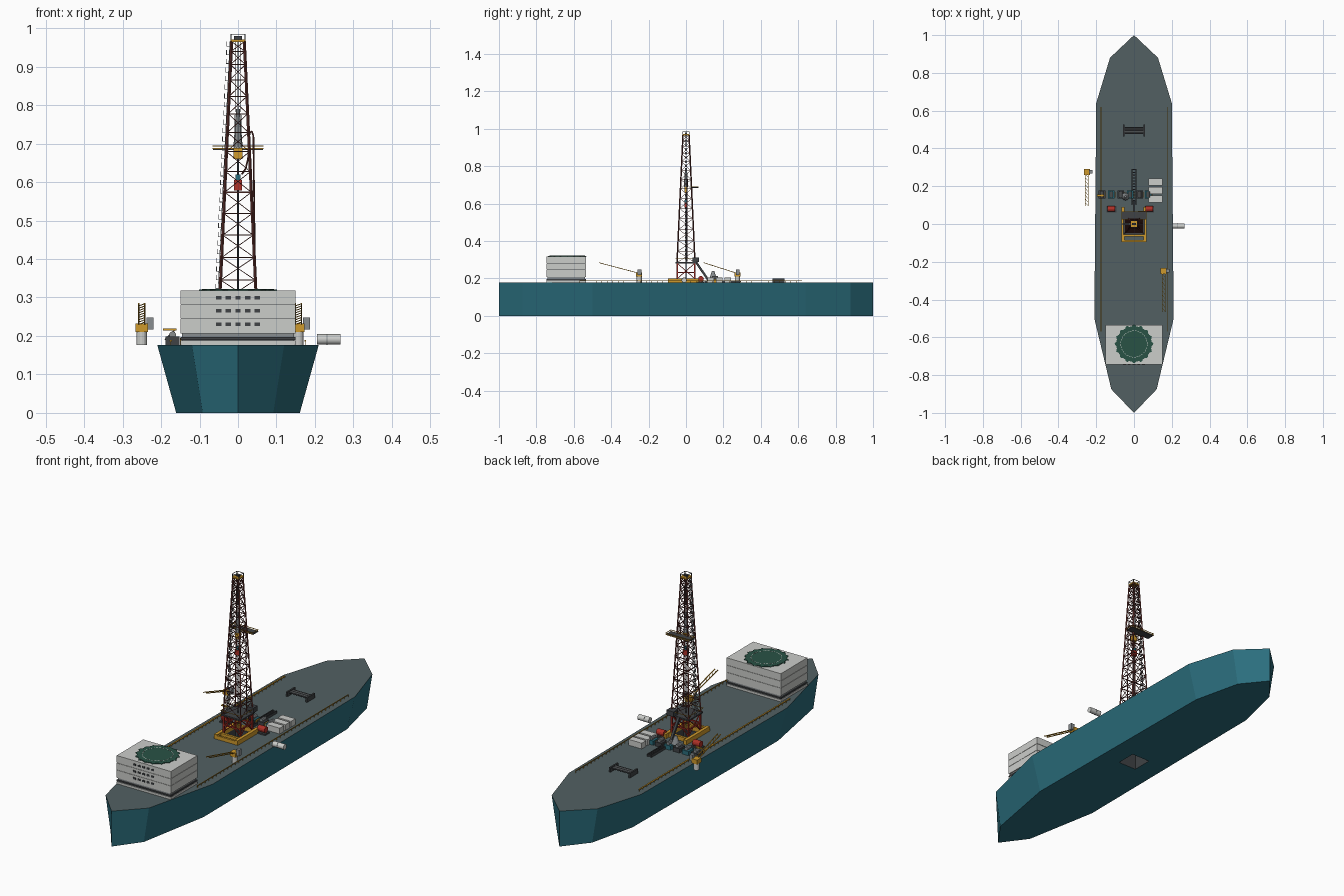
import bpy, bmesh, math
from mathutils import Vector, Matrix

if "Cube" in bpy.data.objects:
    bpy.data.objects.remove(bpy.data.objects["Cube"])

def mat(name, r, g, b):
    m = bpy.data.materials.new(name)
    m.diffuse_color = (r, g, b, 1)
    m.use_nodes = True
    m.node_tree.nodes["Principled BSDF"].inputs["Base Color"].default_value = m.diffuse_color
    return m

TEAL = mat("hull teal", 0.024, 0.155, 0.205)
DECK = mat("deck grey", 0.085, 0.118, 0.124)
PALE = mat("pale grey", 0.60, 0.61, 0.59)
STEEL = mat("dark steel", 0.05, 0.055, 0.06)
GREY = mat("mid grey", 0.25, 0.27, 0.28)
YELLOW = mat("safety yellow", 0.62, 0.32, 0.025)
MAROON = mat("maroon steel", 0.13, 0.035, 0.03)
RED = mat("red", 0.42, 0.03, 0.02)
GREEN = mat("helideck green", 0.022, 0.085, 0.06)

class Part:
    """Collects solids into one named mesh object."""
    def __init__(self, name, *mats):
        self.name, self.mats, self.bm = name, mats, bmesh.new()

    def paint(self, verts, mi):
        for f in {f for v in verts for f in v.link_faces}:
            f.material_index = mi

    def box(self, x0, x1, y0, y1, z0, z1, mi=0):
        m = Matrix.Translation(((x0+x1)/2, (y0+y1)/2, (z0+z1)/2)) @ Matrix.Diagonal((x1-x0, y1-y0, z1-z0, 1))
        self.paint(bmesh.ops.create_cube(self.bm, size=1, matrix=m)['verts'], mi)

    def beam(self, a, b, w, mi=0):
        a, b = Vector(a), Vector(b)
        d = b - a
        m = Matrix.Translation((a+b)/2) @ d.to_track_quat('Z', 'Y').to_matrix().to_4x4() @ Matrix.Diagonal((w, w, d.length, 1))
        self.paint(bmesh.ops.create_cube(self.bm, size=1, matrix=m)['verts'], mi)

    def rod(self, a, b, r, mi=0, r2=None, n=16):
        a, b = Vector(a), Vector(b)
        d = b - a
        m = Matrix.Translation((a+b)/2) @ d.to_track_quat('Z', 'Y').to_matrix().to_4x4()
        self.paint(bmesh.ops.create_cone(self.bm, cap_ends=True, segments=n, radius1=r,
                   radius2=r if r2 is None else r2, depth=d.length, matrix=m)['verts'], mi)

    def done(self, smooth=False):
        me = bpy.data.meshes.new(self.name)
        self.bm.to_mesh(me)
        self.bm.free()
        ob = bpy.data.objects.new(self.name, me)
        bpy.context.collection.objects.link(ob)
        for m in self.mats:
            me.materials.append(m)
        if smooth:
            bpy.ops.object.select_all(action='DESELECT')
            ob.select_set(True)
            bpy.context.view_layer.objects.active = ob
            bpy.ops.object.shade_smooth_by_angle(angle=math.radians(40))
        return ob

# Hull: pointed outline, sides sloping inward to the keel, square moonpool
D = 0.177
half = [(0, -1), (0.12, -0.875), (0.21, -0.5), (0.2, 0.64), (0.127, 0.88), (0, 1)]
outline = half + [(-x, y) for x, y in half[-2:0:-1]]
p = Part("hull", TEAL, DECK, STEEL)
low = [p.bm.verts.new((x*0.765, y, 0)) for x, y in outline]
top = [p.bm.verts.new((x, y, D)) for x, y in outline]
p.bm.faces.new(low[::-1])
p.bm.faces.new(top)
for i in range(len(outline)):
    j = (i+1) % len(outline)
    p.bm.faces.new((low[i], low[j], top[j], top[i]))
hull = p.done()
c = Part("moonpool_cutter", STEEL)
c.box(-0.05, 0.05, -0.05, 0.05, -0.1, 0.3)
cutter = c.done()
cutter.hide_render = True
mod = hull.modifiers.new("moonpool", 'BOOLEAN')
mod.object, mod.operation, mod.solver = cutter, 'DIFFERENCE', 'EXACT'
bpy.context.view_layer.objects.active = hull
bpy.ops.object.modifier_apply(modifier=mod.name)
bpy.data.objects.remove(cutter)
for f in hull.data.polygons:
    inner = abs(f.normal.z) < 0.1 and abs(f.center.x) < 0.055 and abs(f.center.y) < 0.055
    f.material_index = 1 if f.normal.z > 0.9 else 2 if inner else 0

# Deck rails along both sides
for side, w in ((-1, 0.007), (1, 0.003)):
    p = Part("deck_rail_" + ("left" if side < 0 else "right"), YELLOW)
    x = side*0.175
    p.box(x-w/2, x+w/2, -0.57, 0.62, D+0.009, D+0.012)
    for i in range(41):
        y = -0.57 + i*1.19/40
        p.box(x-0.001, x+0.001, y-0.001, y+0.001, D, D+0.01)
    p.done()

# Accommodation block: plinth, dark recess, three storeys with grooves
p = Part("accommodation", PALE, STEEL, GREY)
p.box(-0.15, 0.15, -0.745, -0.535, D, 0.188)
p.box(-0.145, 0.145, -0.74, -0.54, 0.188, 0.207, 2)
p.box(-0.15, 0.15, -0.745, -0.535, 0.190, 0.197, 1)
for z0, z1 in ((0.207, 0.245), (0.2465, 0.2805), (0.282, 0.318)):
    p.box(-0.15, 0.15, -0.745, -0.535, z0, z1)
p.box(-0.148, 0.148, -0.743, -0.537, 0.21, 0.315, 1)
for z in (0.23, 0.265, 0.299):      # front windows
    for i in range(5):
        x = -0.05 + 0.025*i
        p.box(x-0.007, x+0.007, -0.747, -0.744, z-0.0045, z+0.0045, 1)
p.done()

# Helideck: green disc, safety net teeth, painted ring
HY = -0.635
p = Part("helideck", GREEN, PALE)
p.rod((0, HY, 0.318), (0, HY, 0.3215), 0.094, n=32)
for i in range(16):
    a = math.tau*i/16
    r = Vector((math.cos(a), math.sin(a), 0))
    p.beam(Vector((0, HY, 0.3195)) + r*0.085, Vector((0, HY, 0.3195)) + r*0.102, 0.003)
    p.rod(Vector((0, HY, 0.319)) + r*0.09, Vector((0, HY, 0.321)) + r*0.09, 0.012, n=6)
for i in range(32):                 # dashed ring
    a, b = math.tau*i/32, math.tau*(i+0.7)/32
    p.beam((0.07*math.cos(a), HY+0.07*math.sin(a), 0.321), (0.07*math.cos(b), HY+0.07*math.sin(b), 0.321), 0.0025, 1)
p.done()

# Substructure under the drill floor
CORN = [(-1, -1), (1, -1), (1, 1), (-1, 1)]
p = Part("substructure", RED, YELLOW, STEEL)
for s in (-1, 1):
    p.box(s*0.057-0.008, s*0.057+0.008, -0.095, 0.09, D, 0.2, 1)
    p.box(-0.06, 0.06, s*0.06-0.006, s*0.06+0.006, D, 0.197, 1)
p.box(-0.06, 0.06, -0.095, -0.085, D, 0.195, 1)
for i in range(4):
    (ax, ay), (bx, by) = CORN[i], CORN[(i+1) % 4]
    p.beam((ax*0.046, ay*0.046, D), (ax*0.046, ay*0.046, 0.285), 0.008)
    p.beam((ax*0.046, ay*0.046, 0.232), (bx*0.046, by*0.046, 0.232), 0.006)
    p.beam((ax*0.046, ay*0.046, 0.2), (bx*0.046, by*0.046, 0.28), 0.004)
    p.beam((bx*0.046, by*0.046, 0.2), (ax*0.046, ay*0.046, 0.28), 0.004)
    p.beam((ax*0.056, ay*0.056, 0.305), (bx*0.056, by*0.056, 0.305), 0.002, 1)
p.box(-0.056, 0.056, -0.056, 0.056, 0.28, 0.287, 2)
p.box(0.02, 0.06, 0.035, 0.07, 0.287, 0.312, 2)          # control cabin
p.beam((0, 0.055, 0.285), (0, 0.12, 0.19), 0.012, 2)     # slide
p.done()

# Derrick: tapered lattice tower
def half_w(z):
    return 0.048 + (0.0165-0.048)*(z-0.285)/(0.965-0.285)

p = Part("derrick", MAROON)
levels = [0.285 + 0.68*(1-(1-i/14)**1.25) for i in range(15)]
for i in range(4):
    (ax, ay), (bx, by) = CORN[i], CORN[(i+1) % 4]
    def pt(cx, cy, z):
        return (cx*half_w(z), cy*half_w(z), z)
    p.beam(pt(ax, ay, 0.285), pt(ax, ay, 0.967), 0.0055)
    for k, z in enumerate(levels):
        p.beam(pt(ax, ay, z), pt(bx, by, z), 0.0028)
        if k < 14:
            n = levels[k+1]
            p.beam(pt(ax, ay, z), pt(bx, by, n), 0.002)
            p.beam(pt(bx, by, z), pt(ax, ay, n), 0.002)
p.done()

# Caged ladder up the left side
p = Part("derrick_ladder", GREY)
for y in (-0.005, 0.005):
    p.beam((-0.053, y, 0.29), (-0.021, y, 0.965), 0.0015)
for i in range(30):
    z = 0.3 + i*0.0225
    x = -half_w(z) - 0.004
    p.box(x-0.008, x, -0.006, 0.006, z, z+0.0015)
    p.box(x-0.0085, x-0.007, -0.006, 0.006, z, z+0.013)
p.done()

# Crown on top of the derrick
p = Part("crown", YELLOW, STEEL)
p.box(-0.019, 0.019, -0.019, 0.019, 0.964, 0.971)
p.box(-0.01, 0.01, -0.006, 0.006, 0.971, 0.98, 1)
for i in range(4):
    (ax, ay), (bx, by) = CORN[i], CORN[(i+1) % 4]
    p.beam((ax*0.018, ay*0.018, 0.97), (ax*0.018, ay*0.018, 0.985), 0.002, 1)
    p.beam((ax*0.018, ay*0.018, 0.984), (bx*0.018, by*0.018, 0.984), 0.002, 1)
p.done()

# Racking platform
p = Part("racking_platform", STEEL, YELLOW)
p.box(-0.065, 0.065, 0.026, 0.066, 0.684, 0.688)
for y in (0.026, 0.066):
    for z in (0.687, 0.694):
        p.beam((-0.066, y, z), (0.066, y, z), 0.0025, 1)
for x in (-0.065, 0.065):
    p.beam((x, 0.026, 0.694), (x, 0.066, 0.694), 0.0025, 1)
p.done()

# Travelling block, cables, top drive and drill string
p = Part("hoisting_gear", YELLOW, GREY, RED, TEAL, STEEL)
p.box(-0.012, 0.012, -0.008, 0.008, 0.66, 0.688)
for x in (-0.009, -0.003, 0.003, 0.009):
    p.beam((x, 0, 0.685), (x*0.6, 0, 0.966), 0.0012, 4)
p.rod((0, 0, 0.69), (0, 0, 0.79), 0.012, 1, 0.005, 8)
p.rod((0, 0, 0.62), (0, 0, 0.66), 0.003, 4, n=8)
p.box(-0.011, 0.011, -0.009, 0.009, 0.578, 0.605, 2)
p.box(-0.007, 0.007, -0.007, 0.007, 0.605, 0.62, 3)
p.rod((0, 0, 0.1), (0, 0, 0.58), 0.0025, 4, n=8)
p.done()

# Standpipe and hose
p = Part("standpipe", MAROON)
path = [(0.045, 0.29), (0.04, 0.72), (0.036, 0.732), (0.03, 0.728), (0.026, 0.66), (0.02, 0.635), (0.01, 0.62)]
for (x0, z0), (x1, z1) in zip(path, path[1:]):
    p.rod((x0, 0.005, z0), (x1, 0.005, z1), 0.0022, n=8)
p.done()

# Two deck cranes with lattice booms
for name, cx, cy, length in (("left_crane", -0.25, 0.275, 0.18), ("right_crane", 0.157, -0.25, 0.215)):
    p = Part(name, YELLOW, PALE, GREY)
    p.rod((cx, cy, D), (cx, cy, 0.212), 0.0135, 1)
    p.box(cx-0.016, cx+0.016, cy-0.016, cy+0.016, 0.21, 0.232)
    p.box(cx+0.012, cx+0.03, cy-0.008, cy+0.012, 0.217, 0.248, 2)
    for x in (cx-0.008, cx+0.008):
        p.beam((x, cy-0.01, 0.23), (x, cy-length, 0.284), 0.0035)
    for i in range(9):
        t0, t1 = i/9, (i+1)/9
        p.beam((cx-0.008, cy-0.01-(length-0.01)*t0, 0.23+0.054*t0), (cx+0.008, cy-0.01-(length-0.01)*t1, 0.23+0.054*t1), 0.002)
    p.done()

# Lifeboat capsule overhanging the right side
p = Part("lifeboat", PALE, GREY)
p.rod((0.205, -0.01, 0.191), (0.267, -0.01, 0.191), 0.0135)
p.rod((0.23, -0.01, 0.191), (0.233, -0.01, 0.191), 0.0142, 1)
p.done(True)

# Small davit on the left
p = Part("davit", YELLOW, STEEL)
p.beam((-0.19, 0.15, 0.19), (-0.165, 0.15, 0.215), 0.003, 1)
p.box(-0.195, -0.16, 0.145, 0.155, 0.214, 0.219)
p.done()

# Pipe rack on the aft deck
p = Part("pipe_rack", STEEL, GREY)
for s in (-1, 1):
    p.box(s*0.054-0.004, s*0.054+0.004, 0.463, 0.527, D, 0.2)
for i in range(5):
    p.rod((-0.05, 0.48+i*0.0075, 0.192), (0.05, 0.48+i*0.0075, 0.192), 0.004, i % 2, n=8)
p.done()

# Catwalk leading to the drill floor
p = Part("catwalk", STEEL)
for x in (-0.01, 0.01):
    p.box(x-0.002, x+0.002, 0.1, 0.29, D, 0.19)
for i in range(13):
    p.box(-0.01, 0.01, 0.105+i*0.015, 0.111+i*0.015, 0.18, 0.186)
p.done()

# Pump row, winches and storage tanks
p = Part("pump_row", STEEL, TEAL, YELLOW, GREY)
for i, x in enumerate((-0.17, -0.12, -0.07, -0.02, 0.03, 0.075)):
    p.box(x-0.018, x+0.018, 0.135, 0.178, D, 0.198, i % 2)
    p.rod((x, 0.14, 0.203), (x, 0.172, 0.203), 0.009, 3, n=10)
    p.box(x+0.019, x+0.023, 0.14, 0.17, D, 0.195, 2)
p.rod((-0.045, 0.145, 0.2), (-0.045, 0.145, 0.24), 0.02, 3, 0.006, 12)
p.done()
p = Part("winches", RED, STEEL)
for x in (-0.115, 0.085):
    p.box(x-0.03, x+0.022, 0.062, 0.095, D, 0.184, 1)
    p.rod((x-0.025, 0.08, 0.198), (x+0.015, 0.08, 0.198), 0.015, n=12)
p.done()
p = Part("storage_tanks", PALE)
for y in (0.115, 0.16, 0.205):
    p.box(0.077, 0.15, y, y+0.035, D, 0.206)
p.done()
